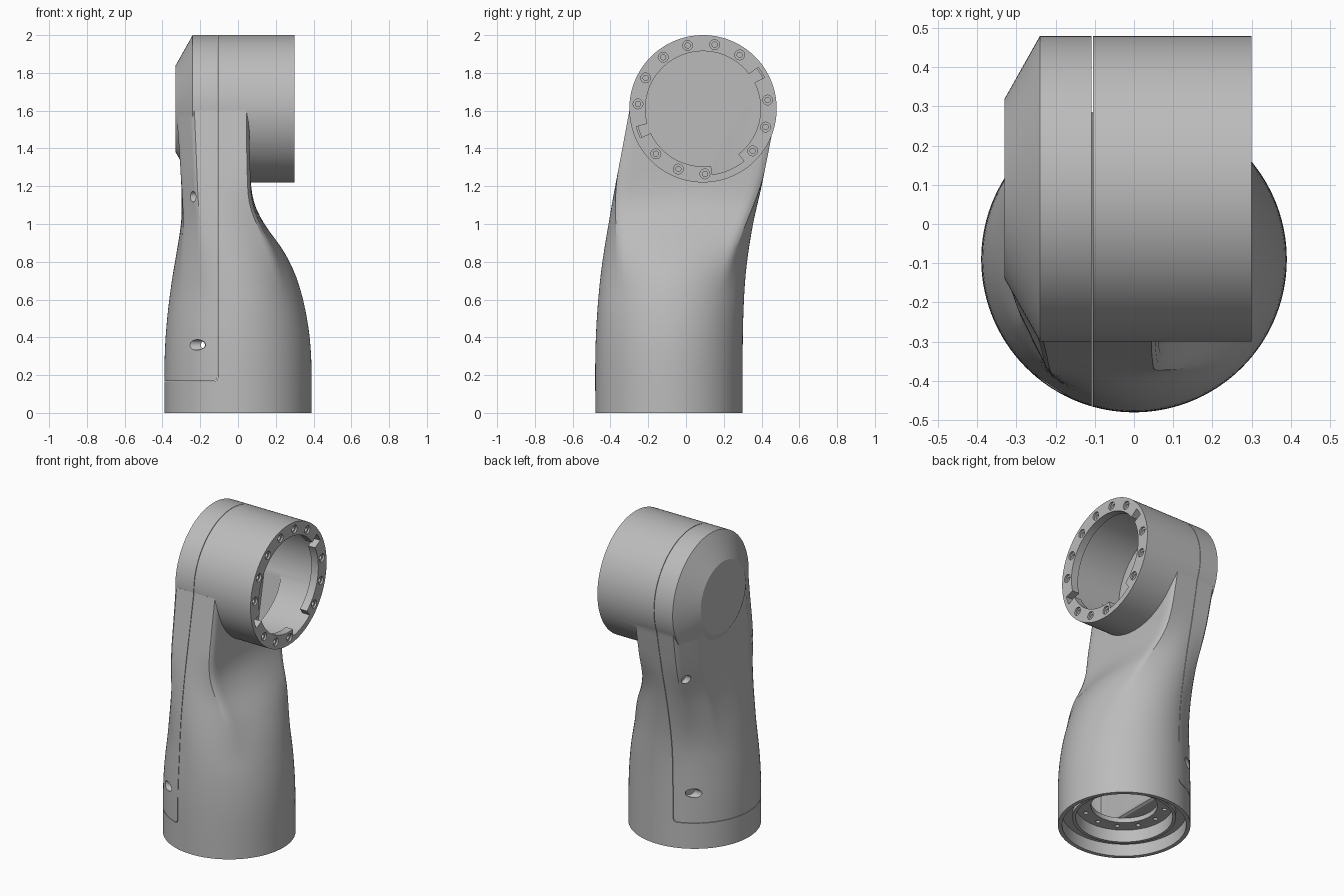
import bpy
import bmesh
from math import cos, sin, radians

cube = bpy.data.objects.get("Cube")
if cube:
    bpy.data.objects.remove(cube, do_unlink=True)

BASE_Y, HEAD_Y, HEAD_Z, RADIUS, WALL = -0.09, 0.09, 1.61, 0.39, 0.035

grey = bpy.data.materials.new("casting_grey")
grey.use_nodes = True
tone = (0.5, 0.5, 0.5, 1)
grey.diffuse_color = tone
for node in grey.node_tree.nodes:
    if node.type == "BSDF_PRINCIPLED":
        node.inputs["Base Color"].default_value = tone


def make(name, parts, closed=False):
    """Skin each list of rings; cap the ends, or join last ring to first."""
    bm = bmesh.new()
    for rings in parts:
        loops = [[bm.verts.new(p) for p in ring] for ring in rings]
        pairs = list(zip(loops, loops[1:]))
        if closed:
            pairs.append((loops[-1], loops[0]))
        else:
            bm.faces.new(loops[0])
            bm.faces.new(loops[-1])
        for a, b in pairs:
            for i in range(len(a)):
                bm.faces.new((a[i - 1], a[i], b[i], b[i - 1]))
    bmesh.ops.recalc_face_normals(bm, faces=bm.faces)
    mesh = bpy.data.meshes.new(name)
    bm.to_mesh(mesh)
    bm.free()
    mesh.materials.append(grey)
    obj = bpy.data.objects.new(name, mesh)
    bpy.context.scene.collection.objects.link(obj)
    return obj


def boolean(target, tool, operation):
    """Apply one boolean and discard the tool."""
    tool.hide_render = True
    mod = target.modifiers.new("cut", "BOOLEAN")
    mod.object, mod.operation, mod.solver = tool, operation, "EXACT"
    bpy.context.view_layer.objects.active = target
    bpy.ops.object.modifier_apply(modifier=mod.name)
    bpy.data.objects.remove(tool, do_unlink=True)


def turn_x(profile, y=HEAD_Y, z=HEAD_Z, n=120):
    """Rings about an axis along x, from (x, radius) pairs."""
    angles = [radians(360 * i / n) for i in range(n)]
    return [[(x, y + r * cos(a), z + r * sin(a)) for a in angles] for x, r in profile]


def turn_z(profile, x=0, y=BASE_Y, n=120):
    """Rings about an axis along z, from (z, radius) pairs."""
    angles = [radians(360 * i / n) for i in range(n)]
    return [[(x + r * cos(a), y + r * sin(a), z) for a in angles] for z, r in profile]


def smoothstep(lo, hi, v):
    t = min(max((v - lo) / (hi - lo), 0), 1)
    return t * t * (3 - 2 * t)


# Arm outline by height: z, x low, x high, y front, y back
OUTLINE = [
    (0, -.39, .39, -.48, .3), (.3, -.388, .387, -.48, .3),
    (.5, -.375, .365, -.472, .303), (.7, -.35, .315, -.455, .313),
    (.85, -.325, .245, -.435, .33), (1, -.302, .14, -.41, .355),
    (1.1, -.298, .09, -.393, .377), (1.2, -.3, .07, -.375, .4),
    (1.4, -.312, .062, -.337, .44), (1.6, -.327, .06, -.3, .478),
]


def outline_at(z):
    """Smooth interpolation through the outline rows."""
    last = len(OUTLINE) - 1
    k = max(i for i in range(last) if OUTLINE[i][0] <= z + 1e-6)
    p, q = OUTLINE[k], OUTLINE[k + 1]
    before, after = OUTLINE[max(k - 1, 0)], OUTLINE[min(k + 2, last)]
    h = q[0] - p[0]
    t = (z - p[0]) / h
    result = []
    for j in range(1, 5):
        m0 = (q[j] - before[j]) / (q[0] - before[0]) * h
        m1 = (after[j] - p[j]) / (after[0] - p[0]) * h
        s = t * t * (3 - 2 * t)
        result.append(p[j] * (1 - s) + q[j] * s
                      + m0 * t * (1 - t) ** 2 - m1 * t * t * (1 - t))
    return result


def arm_section(z, inset):
    """Circle at the base, becoming a flat-backed chamfered box at the neck."""
    x_low, x_high, y_front, y_back = outline_at(z)
    boxy = smoothstep(0.6, 1.3, z)
    x_mid = -0.1 * smoothstep(0.5, 1.2, z)
    y_mid, half = (y_front + y_back) / 2, (y_back - y_front) / 2 - inset
    ring = []
    for i in range(120):
        c, s = cos(radians(3 * i)), sin(radians(3 * i))
        box = 1 / max(abs(c), abs(s), 0.61 * abs(s) - 0.64 * c, 0.52 * (c + abs(s)))
        r = 1 + (box - 1) * boxy
        width = (x_high - x_mid if c > 0 else x_mid - x_low) - inset
        ring.append((x_mid + width * r * c, y_mid + half * r * s, z))
    return ring


def arm_rings(z0, inset, steps=40):
    return [arm_section(z0 + (1.6 - z0) * i / steps, inset) for i in range(steps + 1)]


# Outer casting: swept arm plus the sideways head with a coned back
frame = make("frame_casting", [arm_rings(0, 0)])
head = make("head", [turn_x([(-.33, .23), (-.24, RADIUS), (.3, RADIUS)])])
boolean(frame, head, "UNION")

# Hollow interior
hollow = make("arm_hollow", [arm_rings(0.16, WALL)])
boolean(frame, hollow, "DIFFERENCE")
hollow = make("head_hollow", [turn_x([(-.295, .21), (-.225, .355), (.25, .355)])])
boolean(frame, hollow, "DIFFERENCE")
opening = make("head_opening", [turn_x([(.1, .305), (.4, .305)])])
boolean(frame, opening, "DIFFERENCE")


# Locking notches in the head flange
def notch(middle, half, reach):
    steps = [middle + half * (i / 4 - 1) for i in range(9)]
    edge = [(reach, a) for a in steps] + [(0.27, a) for a in reversed(steps)]
    return [[(x, HEAD_Y + r * cos(radians(a)), HEAD_Z + r * sin(radians(a)))
             for r, a in edge] for x in (0.2, 0.4)]


notches = make("notches", [notch(32, 5, .365), notch(200, 5, .365), notch(293, 15, .352)])
boolean(frame, notches, "DIFFERENCE")

# Counterbored screw holes around the head flange, skipping the notches
bores = []
for i in range(15):
    if i not in (1, 8, 12):
        a = radians(7.7 + 24 * i)
        bores.append(turn_x([(.265, .014), (.288, .014), (.288, .026), (.35, .026)],
                            HEAD_Y + .345 * cos(a), HEAD_Z + .345 * sin(a), 20))
boolean(frame, make("head_bores", bores), "DIFFERENCE")

# Stepped recess and screw holes under the base
recess = make("base_recess", [turn_z([(-.1, .365), (.08, .365), (.08, .285),
                                      (.13, .285), (.13, .195), (.25, .195)])])
boolean(frame, recess, "DIFFERENCE")
bores = [turn_z([(.1, .014), (.25, .014)], .24 * cos(radians(30 * i)),
                BASE_Y + .24 * sin(radians(30 * i)), 16) for i in range(12)]
boolean(frame, make("base_bores", bores), "DIFFERENCE")

# Cover screw pockets, drilled sideways on the front and back
pockets = []
for side in (-1, 1):
    pockets.append(turn_x([(-.6, .028), (-.16, .028)], BASE_Y + side * .32, .36, 32))
    pockets.append(turn_x([(-.6, .028), (-.2, .028)], side * .34, 1.145, 32))
boolean(frame, make("cover_pockets", pockets), "DIFFERENCE")


# Split off the side cover along a hairline seam
def cover_region(gap):
    x, z = -0.105 - gap, 0.165 + gap
    edge = [(-1, z), (x - .02, z), (x - .006, z + .008), (x, z + .025), (x, 3), (-1, 3)]
    return make("cover_region", [[[(px, y, pz) for px, pz in edge] for y in (-1, 1)]])


cover = frame.copy()
cover.data = frame.data.copy()
cover.name = "side_cover"
bpy.context.scene.collection.objects.link(cover)
boolean(frame, cover_region(0), "DIFFERENCE")
boolean(cover, cover_region(0.003), "INTERSECT")

# Raised collar inside the base recess
collar = make("base_collar", [turn_z([(.05, .285), (.05, .305), (.09, .305), (.09, .285)])],
              closed=True)

# Smooth shading with sharp machined edges
bpy.ops.object.select_all(action="DESELECT")
for obj in (frame, cover, collar):
    obj.select_set(True)
bpy.context.view_layer.objects.active = frame
bpy.ops.object.shade_smooth_by_angle(angle=radians(25))
